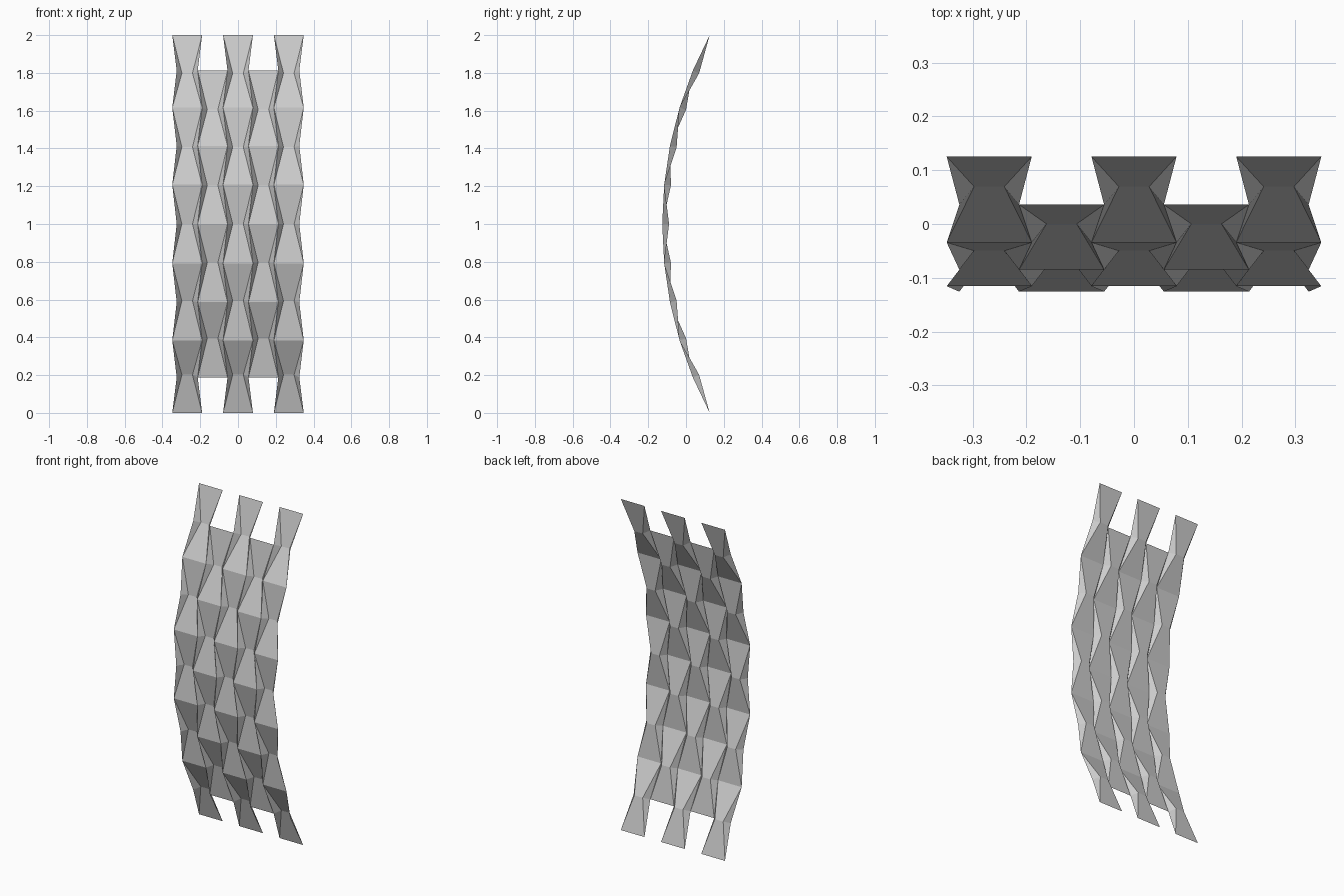
import bpy, math

if "Cube" in bpy.data.objects:
    bpy.data.objects.remove(bpy.data.objects["Cube"])

PITCH = 0.1345              # spacing of neighbouring columns
WIDE, NARROW = 0.079, 0.028 # half widths at the ridges and pinches
R, DEPTH = 2.117, 0.036     # arc radius and fold depth
STEP = math.asin(1 / R) / 5
Y_MID = R - 0.1258          # arc centre lies behind the sheet


def point(col, k, side):
    """Fold point of a column at arc level k (-5..5); side is -1 or 1."""
    wide = (col + k) % 2 == 1
    r = R if wide else R - DEPTH
    half = WIDE if wide else NARROW
    a = k * STEP
    return (col * PITCH + side * half, Y_MID - r * math.cos(a), 1 + r * math.sin(a))


def make(name, faces):
    verts, index, polys = [], {}, []
    for face in faces:
        poly = []
        for key in face:
            if key not in index:
                index[key] = len(verts)
                verts.append(point(*key))
            poly.append(index[key])
        polys.append(poly)
    mesh = bpy.data.meshes.new(name)
    mesh.from_pydata(verts, [], polys)
    mesh.update()
    obj = bpy.data.objects.new(name, mesh)
    bpy.context.collection.objects.link(obj)


# Pleated columns: alternating trapezoids (outer and middle ones are longer)
panels = []
for col in range(-2, 3):
    n = 5 if col % 2 == 0 else 4
    for k in range(-n, n):
        panels.append([(col, k, -1), (col, k, 1), (col, k + 1, 1), (col, k + 1, -1)])

# Triangular gussets folded behind, joining each column to its neighbours
gussets = []
for col in (-2, 0, 2):
    for s in (-1, 1):
        other = col + s
        inside = abs(other) <= 2
        for k in range(-5, 5):
            w, n = (k, k + 1) if k % 2 else (k + 1, k)
            # pinch of the long column to the ridge of the neighbour
            tri = [(col, w, s), (col, n, s), (other, n, -s)]
            gussets.append(tri if s * (n - w) < 0 else tri[::-1])
            # pinch of the neighbour back to the long column's ridge
            if inside and -4 <= k < 4:
                tri = [(col, w, s), (other, n, -s), (other, w, -s)]
                gussets.append(tri if s * (n - w) < 0 else tri[::-1])

make("folded_sheet", panels + gussets)
